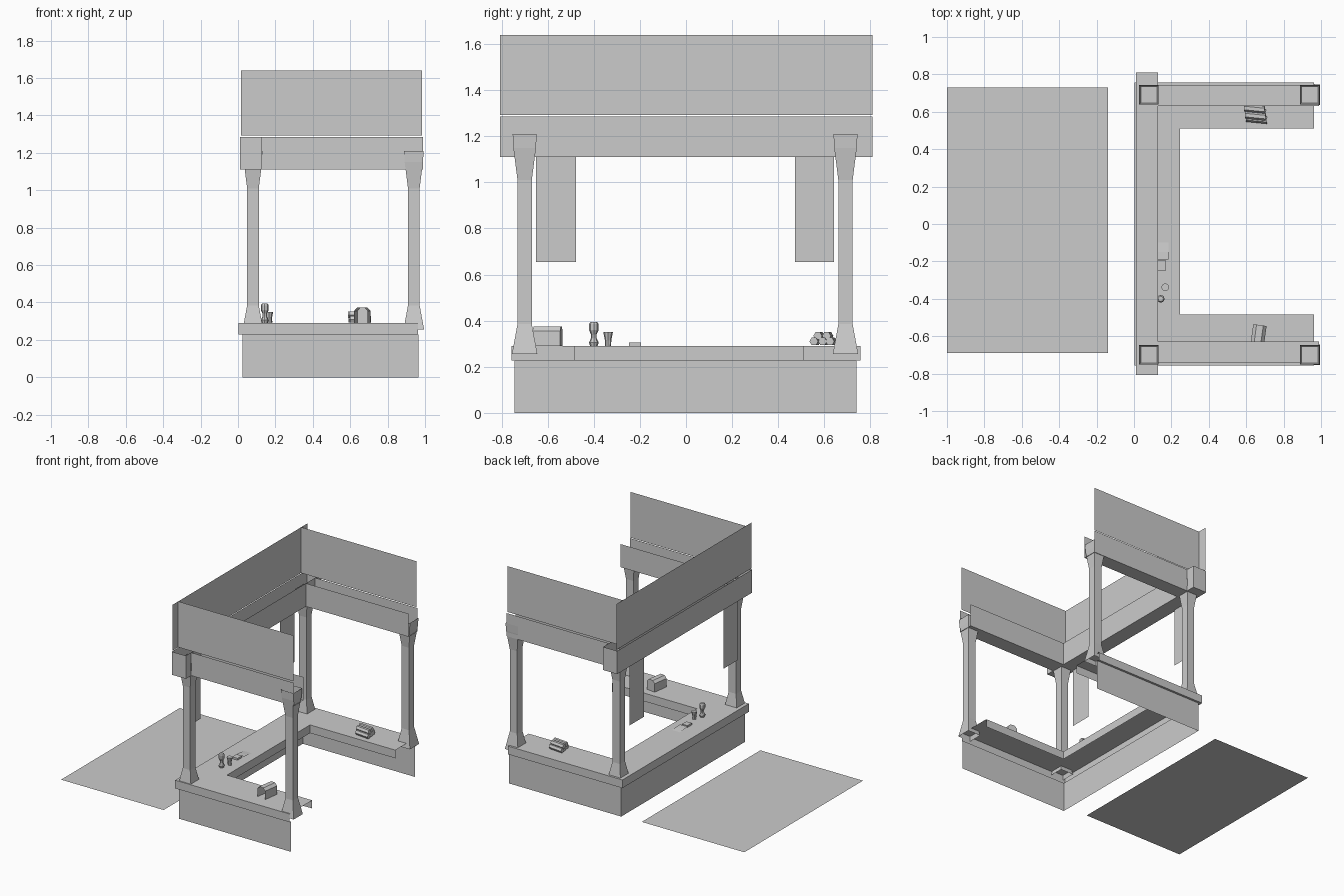
import bpy, bmesh, math
from mathutils import Matrix, Vector

if "Cube" in bpy.data.objects:
    bpy.data.objects.remove(bpy.data.objects["Cube"])

grey = bpy.data.materials.new("light_grey")
grey.diffuse_color = (0.6, 0.6, 0.6, 1)
grey.use_nodes = True
grey.node_tree.nodes["Principled BSDF"].inputs["Base Color"].default_value = grey.diffuse_color


def make(name, verts, faces, smooth=False):
    me = bpy.data.meshes.new(name)
    me.from_pydata([tuple(v) for v in verts], [], faces)
    me.materials.append(grey)
    ob = bpy.data.objects.new(name, me)
    bpy.context.collection.objects.link(ob)
    if smooth:
        for p in me.polygons:
            p.use_smooth = True
    return ob


def loft(name, rings, closed=True, caps=(False, False), smooth=False):
    """Skin a stack of equally sized rings."""
    n = len(rings[0])
    verts = [v for r in rings for v in r]
    faces = []
    for k in range(len(rings) - 1):
        for i in range(n if closed else n - 1):
            j = (i + 1) % n
            faces.append((k * n + i, k * n + j, (k + 1) * n + j, (k + 1) * n + i))
    if caps[0]:
        faces.append(tuple(reversed(range(n))))
    if caps[1]:
        faces.append(tuple(range((len(rings) - 1) * n, len(rings) * n)))
    return make(name, verts, faces, smooth)


def wall(name, path, z0, z1, closed=False):
    return loft(name, [[(x, y, z) for x, y in path] for z in (z0, z1)], closed)


def rect(x0, x1, y0, y1):
    return [(x0, y0), (x1, y0), (x1, y1), (x0, y1)]


def lathe(name, x, y, profile, sides):
    rings = [[(x + r * math.cos(2 * math.pi * i / sides),
               y + r * math.sin(2 * math.pi * i / sides), z)
              for i in range(sides)] for r, z in profile]
    return loft(name, rings, caps=(True, True))


# Ground mat beside the stall
make("ground_mat", [(x, y, 0) for x, y in rect(-1, -0.14, -0.69, 0.73)], [(0, 1, 2, 3)])

# Counter: outer wall sheets, overhanging rim and U-shaped top
body = [(0.965, -0.745), (0.025, -0.745), (0.025, 0.74), (0.965, 0.74)]
outer = [(0.962, -0.757), (0.003, -0.757), (0.003, 0.757), (0.962, 0.757)]
inner = [(0.962, -0.485), (0.247, -0.485), (0.247, 0.51), (0.962, 0.51)]
wall("counter_wall", body, 0, 0.228)
wall("counter_outer_rim", outer, 0.228, 0.29)
wall("counter_inner_rim", inner, 0.228, 0.29)
loft("counter_top", [[(x, y, 0.29) for x, y in p] for p in (outer, inner)], closed=False)
loft("counter_rim_underside", [[(x, y, 0.228) for x, y in p] for p in (body, outer)],
     closed=False)

# Four square posts, flared at the foot and head
for px, xname in ((0.08, "left"), (0.94, "right")):
    for py, yname in ((-0.7, "front"), (0.692, "back")):
        rings = [[(x, y, z) for x, y in rect(px - h, px + h, py - h, py + h)]
                 for z, h in ((0.256, 0.055), (0.385, 0.031), (1.01, 0.031),
                              (1.15, 0.049), (1.21, 0.052))]
        loft(f"post_{yname}_{xname}", rings)

# Open-topped beams resting on the posts
B0, B1 = 1.11, 1.285


def trough(name, x0, x1, y0, y1, open_end):
    path = rect(x0, x1, y0, y1)
    if open_end:
        path = [(x1, y0), (x0, y0), (x0, y1), (x1, y1)]
    wall(name, path, B0, B1, closed=not open_end)
    make(name + "_underside", [(x, y, B0) for x, y in rect(x0, x1, y0, y1)], [(0, 1, 2, 3)])


trough("long_beam", 0.01, 0.128, -0.807, 0.81, False)
trough("front_beam", 0.128, 0.988, -0.743, -0.627, True)
trough("back_beam", 0.128, 0.988, 0.63, 0.74, True)

# Fascia boards above the beams
wall("long_board", [(0.015, -0.807), (0.015, 0.81)], 1.293, 1.64)
wall("front_board", [(0.015, -0.737), (0.983, -0.737)], 1.293, 1.64)
wall("back_board", [(0.015, 0.735), (0.983, 0.735)], 1.293, 1.64)

# Hanging banners
for n, y0, y1 in (("front", -0.65, -0.478), ("back", 0.473, 0.643)):
    wall(f"banner_{n}", [(0.022, y0), (0.022, y1)], 0.655, 1.11)

# Bottle and cup on the counter
lathe("bottle", 0.143, -0.4,
      [(0.016, 0.29), (0.021, 0.305), (0.012, 0.325), (0.012, 0.34),
       (0.021, 0.36), (0.021, 0.385), (0.014, 0.395)], 8)
lathe("cup", 0.167, -0.338, [(0.013, 0.29), (0.014, 0.315), (0.021, 0.35)], 8)

# Small box and a loose bent paper sheet
loft("small_box", [[(x, y, z) for x, y in rect(0.125, 0.17, -0.248, -0.195)]
                   for z in (0.291, 0.305)], caps=(True, True))
loft("paper_sheet", [[(x, y, z) for x in (0.12, 0.185)]
                     for y, z in ((-0.19, 0.3), (-0.15, 0.298), (-0.1, 0.292))], closed=False)

# Stack of hexagonal rolls
for i, (ry, rz, rx) in enumerate(((0.56, 0.31, 0.655), (0.598, 0.31, 0.65),
                                  (0.63, 0.31, 0.645), (0.577, 0.334, 0.648),
                                  (0.615, 0.334, 0.642))):
    rings = []
    for t in (-0.055, 0.055):
        rings.append([(rx + t, ry - t * 0.1 + 0.019 * math.cos(a * math.pi / 3),
                       rz + 0.019 * math.sin(a * math.pi / 3)) for a in range(6)])
    loft(f"roll_{i + 1}", rings, caps=(True, True))

# Arched bread-box, slightly turned, open towards the front
arch = [(-0.036, 0.291), (-0.036, 0.355), (-0.018, 0.374), (0.018, 0.374),
        (0.036, 0.355), (0.036, 0.291)]
turn = Matrix.Rotation(math.radians(-8), 4, "Z")
rings = [[turn @ Vector((x, y, z)) + Vector((0.665, -0.6, 0)) for x, z in arch]
         for y in (-0.06, 0.06)]
loft("arched_box", rings, closed=False, caps=(False, True))
